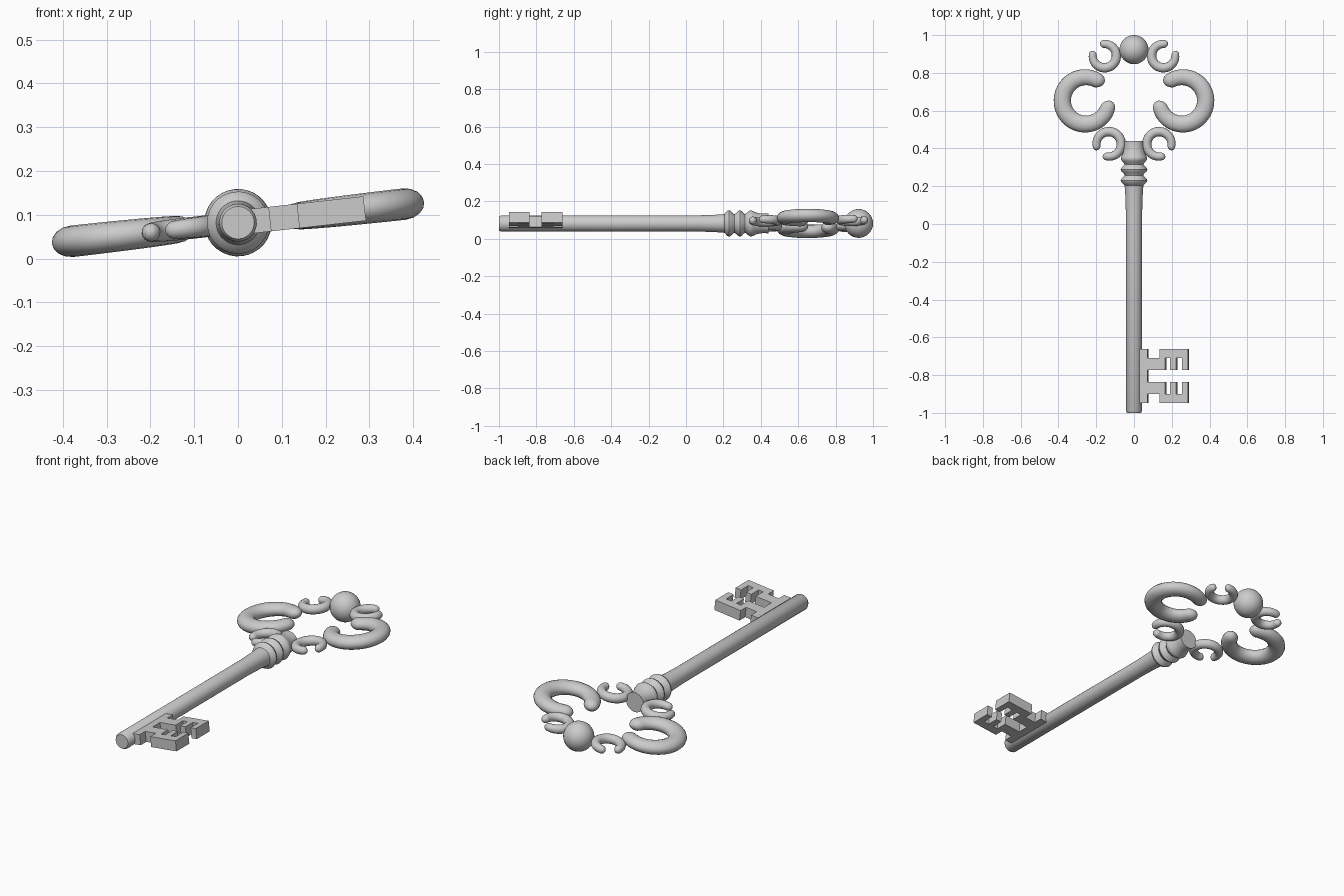
import bpy, bmesh
from math import sin, cos, pi, radians, atan, sqrt
from mathutils import Vector

if "Cube" in bpy.data.objects:
    bpy.data.objects.remove(bpy.data.objects["Cube"])

AXIS_Z = 0.082          # height of the shaft axis
TILT = -atan(0.112)     # the key lies rolled slightly about its shaft


def finish(name, bm, smooth=True):
    bmesh.ops.remove_doubles(bm, verts=bm.verts, dist=1e-5)
    bmesh.ops.recalc_face_normals(bm, faces=bm.faces)
    me = bpy.data.meshes.new(name)
    bm.to_mesh(me)
    bm.free()
    ob = bpy.data.objects.new(name, me)
    bpy.context.collection.objects.link(ob)
    ob.location.z = AXIS_Z
    ob.rotation_euler.y = TILT
    if smooth:
        bpy.ops.object.select_all(action='DESELECT')
        ob.select_set(True)
        bpy.context.view_layer.objects.active = ob
        bpy.ops.object.shade_smooth_by_angle(angle=radians(40))
    return ob


def skin(bm, rings):
    loops = [[bm.verts.new(p) for p in ring] for ring in rings]
    for a, b in zip(loops, loops[1:]):
        for i in range(len(a)):
            j = (i + 1) % len(a)
            bm.faces.new((a[i], a[j], b[j], b[i]))
    bm.faces.new(loops[0])
    bm.faces.new(loops[-1])


def lathe(name, profile, n=32):
    bm = bmesh.new()
    skin(bm, [[(r * cos(2 * pi * i / n), y, r * sin(2 * pi * i / n))
               for i in range(n)] for r, y in profile])
    return finish(name, bm)


def scroll(name, centre, radius, a0, a1, thick, thin, flat, steps=36, n=16):
    """C-shaped tube, thickest in the middle, with rounded ends, mirrored in x."""
    bm = bmesh.new()
    a0, a1 = radians(a0), radians(a1)
    cap = thin / radius                      # angular length of each round end
    ts = [a0 + cap * (1 - cos(k * pi / 10)) for k in range(5)]
    ts += [a0 + cap + (a1 - a0 - 2 * cap) * k / steps for k in range(steps + 1)]
    ts += [a1 - cap * (1 - cos(k * pi / 10)) for k in range(4, -1, -1)]
    rings = []
    for t in ts:
        w = thin + (thick - thin) * sin(pi * (t - a0) / (a1 - a0)) ** 0.7 if a0 < t < a1 else thin
        d = min(t - a0, a1 - t) / cap
        if d < 1:
            w *= max(0.08, sqrt(max(0, 1 - (1 - d) ** 2)))
        ring = []
        for i in range(n):
            b = 2 * pi * i / n
            q = radius + w * cos(b)
            ring.append((centre[0] + q * cos(t), centre[1] + q * sin(t), w * flat * sin(b)))
        rings.append(ring)
    skin(bm, rings)
    ob = finish(name, bm)
    ob.modifiers.new("mirror", 'MIRROR').use_axis = (True, False, False)
    return ob


# Shaft with flared top, three collar rings and neck
profile = [(0.037, -1.0), (0.043, -0.99), (0.043, 0.05), (0.046, 0.15), (0.05, 0.205)]
for y in (0.23, 0.288):
    profile += [(0.056, y - 0.019), (0.067, y - 0.01), (0.071, y),
                (0.067, y + 0.01), (0.056, y + 0.019), (0.05, y + 0.028)]
profile += [(0.058, 0.327), (0.067, 0.337), (0.070, 0.347), (0.067, 0.358),
            (0.057, 0.38), (0.052, 0.41), (0.053, 0.44)]
lathe("shaft", profile)

# Ball at the top of the bow
bm = bmesh.new()
bmesh.ops.create_uvsphere(bm, u_segments=32, v_segments=16, radius=0.077)
bmesh.ops.translate(bm, verts=bm.verts, vec=(0, 0.923, 0))
finish("bow_ball", bm)

# Bow scrolls
scroll("large_scroll", (0.258, 0.653), 0.124, -180, 138, 0.046, 0.037, 0.78)
scroll("upper_small_scroll", (0.157, 0.89), 0.063, 68, 384, 0.025, 0.019, 1.0)
scroll("lower_small_scroll", (0.134, 0.423), 0.066, -28, 298, 0.025, 0.019, 1.0)

# Bit: half outline mirrored about its centre line, then extruded
MID = -0.804
half = [(0.074, 0.032), (0.169, 0.032), (0.169, 0.095), (0.196, 0.095),
        (0.196, 0.032), (0.228, 0.032), (0.228, 0.095), (0.259, 0.095),
        (0.259, 0.032), (0.291, 0.032), (0.291, 0.143), (0.138, 0.143),
        (0.138, 0.095), (0.074, 0.095), (0.074, 0.143), (0.02, 0.143)]
outline = [(x, MID + d) for x, d in half] + [(x, MID - d) for x, d in reversed(half)]
bm = bmesh.new()
face = bm.faces.new([bm.verts.new((x, y, -0.028)) for x, y in outline])
ext = bmesh.ops.extrude_face_region(bm, geom=[face])
bmesh.ops.translate(bm, vec=(0, 0, 0.056),
                    verts=[v for v in ext["geom"] if isinstance(v, bmesh.types.BMVert)])
finish("bit", bm, smooth=False)
